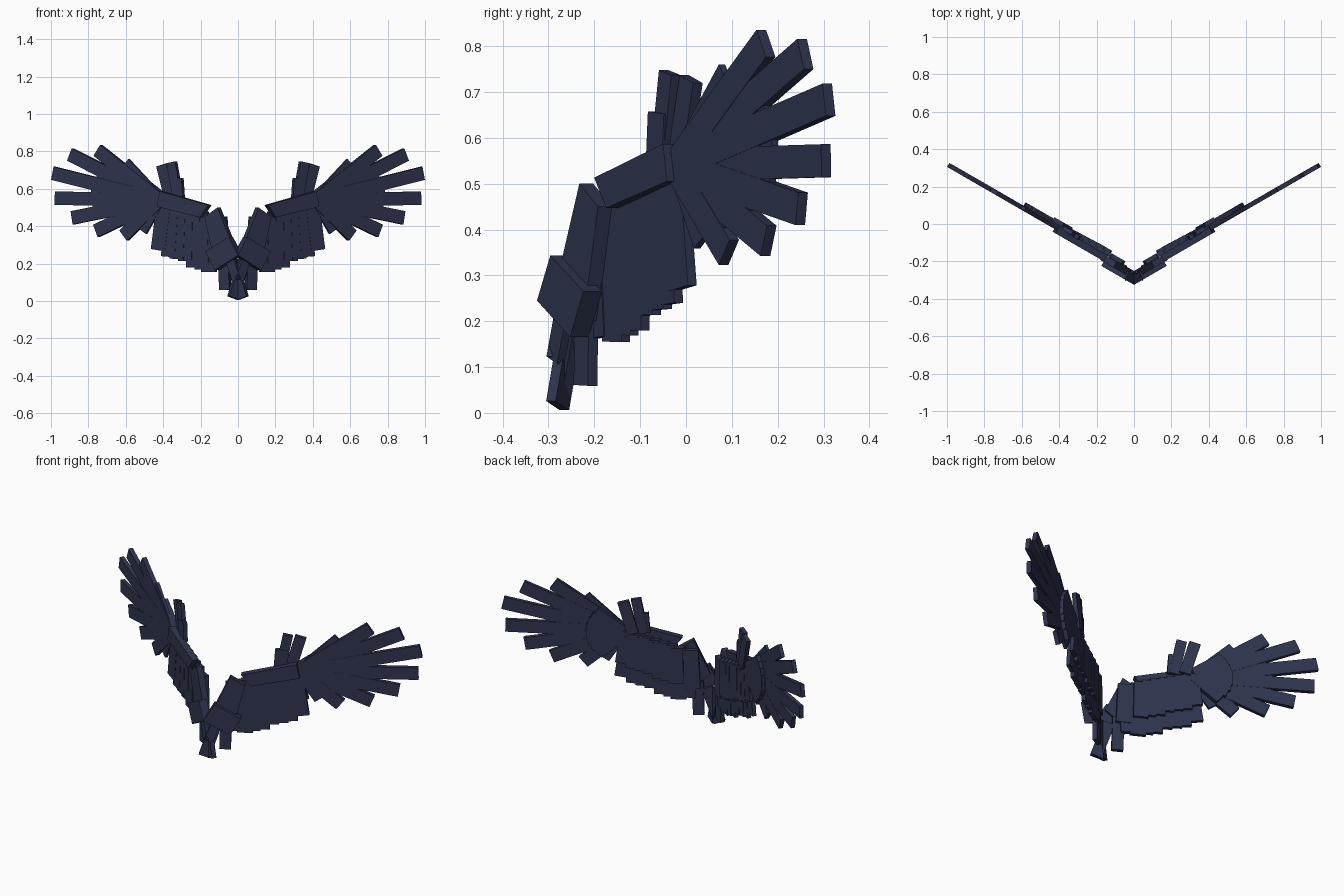
import bpy, bmesh
from math import cos, sin, pi
from mathutils import Vector

cube = bpy.data.objects.get("Cube")
if cube:
    bpy.data.objects.remove(cube, do_unlink=True)

navy = bpy.data.materials.new("dark navy feathers")
navy.use_nodes = True
COLOUR = (0.027, 0.034, 0.075, 1)
navy.diffuse_color = COLOUR
navy.node_tree.nodes["Principled BSDF"].inputs["Base Color"].default_value = COLOUR

SWEEP = pi / 6          # each wing is a flat fan swept backwards
ROOT_Y = -0.325


def to_wing(p, depth):
    """Front-facing x, z to distance along the wing and height."""
    return Vector(((p[0] + sin(SWEEP) * depth) / cos(SWEEP), p[1]))


def to_world(q, depth):
    return (q.x * cos(SWEEP) - depth * sin(SWEEP),
            ROOT_Y + q.x * sin(SWEEP) + depth * cos(SWEEP), q.y)


def slab(bm, outline, front, back):
    """Flat prism in the plane of the wing."""
    a = [bm.verts.new(to_world(q, front)) for q in outline]
    b = [bm.verts.new(to_world(q, back)) for q in outline]
    bm.faces.new(a)
    bm.faces.new(b[::-1])
    for i in range(len(a)):
        j = (i + 1) % len(a)
        bm.faces.new((a[j], a[i], b[i], b[j]))


def blade(bm, base, tip, width, front, thick=0.024):
    """Rectangular feather from base to tip."""
    a, b = to_wing(base, front), to_wing(tip, front)
    d = (b - a).normalized()
    side = Vector((-d.y, d.x)) * width / 2
    slab(bm, [a + side, a - side, b - side, b + side], front, front + thick)


def plate(bm, points, front, back):
    slab(bm, [to_wing(p, front) for p in points], front, back)


def finish(name, bm):
    bmesh.ops.recalc_face_normals(bm, faces=bm.faces[:])
    mesh = bpy.data.meshes.new(name)
    bm.to_mesh(mesh)
    bm.free()
    mesh.materials.append(navy)
    obj = bpy.data.objects.new(name, mesh)
    bpy.context.collection.objects.link(obj)
    mirror = obj.modifiers.new("both_wings", 'MIRROR')
    mirror.use_mirror_merge = False


# Arm bones: shoulder, upper arm, forearm
for name, points, front, back in (
    ("shoulder_blocks", [(0, .245), (.05, .343), (.175, .265), (.125, .165)], 0, .047),
    ("upper_arms", [(.03, .30), (.11, .5), (.18, .45), (.125, .2)], .025, .06),
    ("forearms", [(.16, .513), (.42, .587), (.435, .505), (.205, .447)], .028, .066),
):
    bm = bmesh.new()
    plate(bm, points, front, back)
    finish(name, bm)

# Long outer flight feathers fanned from the wrist
WRIST = Vector((.42, .54))
TIPS = [(.755, .806), (.902, .783), (.993, .683), (.98, .55),
        (.89, .445), (.763, .375), (.615, .35)]
bm = bmesh.new()
for i, tip in enumerate(TIPS):
    blade(bm, WRIST, tip, .072, .046 + .001 * (i % 2))
finish("primary_feathers", bm)

# Shorter coverts over the roots of the fan, in front and behind
bm = bmesh.new()
for tip in TIPS:
    d = (Vector(tip) - WRIST).normalized()
    blade(bm, WRIST, WRIST + d * .17, .085, .066, .026)
for angle, reach in ((.82, .27), (.58, .32), (.36, .36), (.13, .37), (-.1, .36),
                     (-.32, .3), (-.6, .23), (-1.05, .19)):
    blade(bm, WRIST, WRIST + Vector((cos(angle), sin(angle))) * reach, .06, .05, .016)
finish("primary_coverts", bm)

# Inner flight feathers hanging from the arm, with a shorter row behind
TRAILING = [(.43, .272), (.375, .237), (.33, .225), (.285, .213),
            (.24, .18), (.195, .17), (.16, .155)]
long_row, short_row = bmesh.new(), bmesh.new()
for i, tip in enumerate(TRAILING):
    f = i / (len(TRAILING) - 1)
    root = Vector((.395 - .23 * f, .545 - .08 * f))
    tip = Vector(tip)
    blade(long_row, root, tip, .085, .052 + .0015 * i, .022)
    blade(short_row, root, root.lerp(tip, .68), .08, .07 + .0015 * i, .02)
finish("secondary_feathers", long_row)
finish("secondary_coverts", short_row)

# Small feathers at the wing root
bm = bmesh.new()
for base, tip, width, front in (
    ((.08, .26), (.075, .06), .062, .045),
    ((.04, .22), (-.02, .016), .062, .040),
    ((.045, .22), (.012, .115), .05, .022),
    ((.10, .3), (.11, .165), .06, .058),
    ((.10, .45), (.09, .22), .075, .062),
):
    blade(bm, base, tip, width, front)
finish("root_feathers", bm)

# Thumb feathers standing above the wrist
bm = bmesh.new()
for base, tip, width, front in (
    ((.325, .54), (.36, .742), .055, .062),
    ((.365, .54), (.412, .728), .062, .076),
    ((.325, .54), (.333, .655), .07, .058),
):
    blade(bm, base, tip, width, front)
finish("thumb_feathers", bm)
